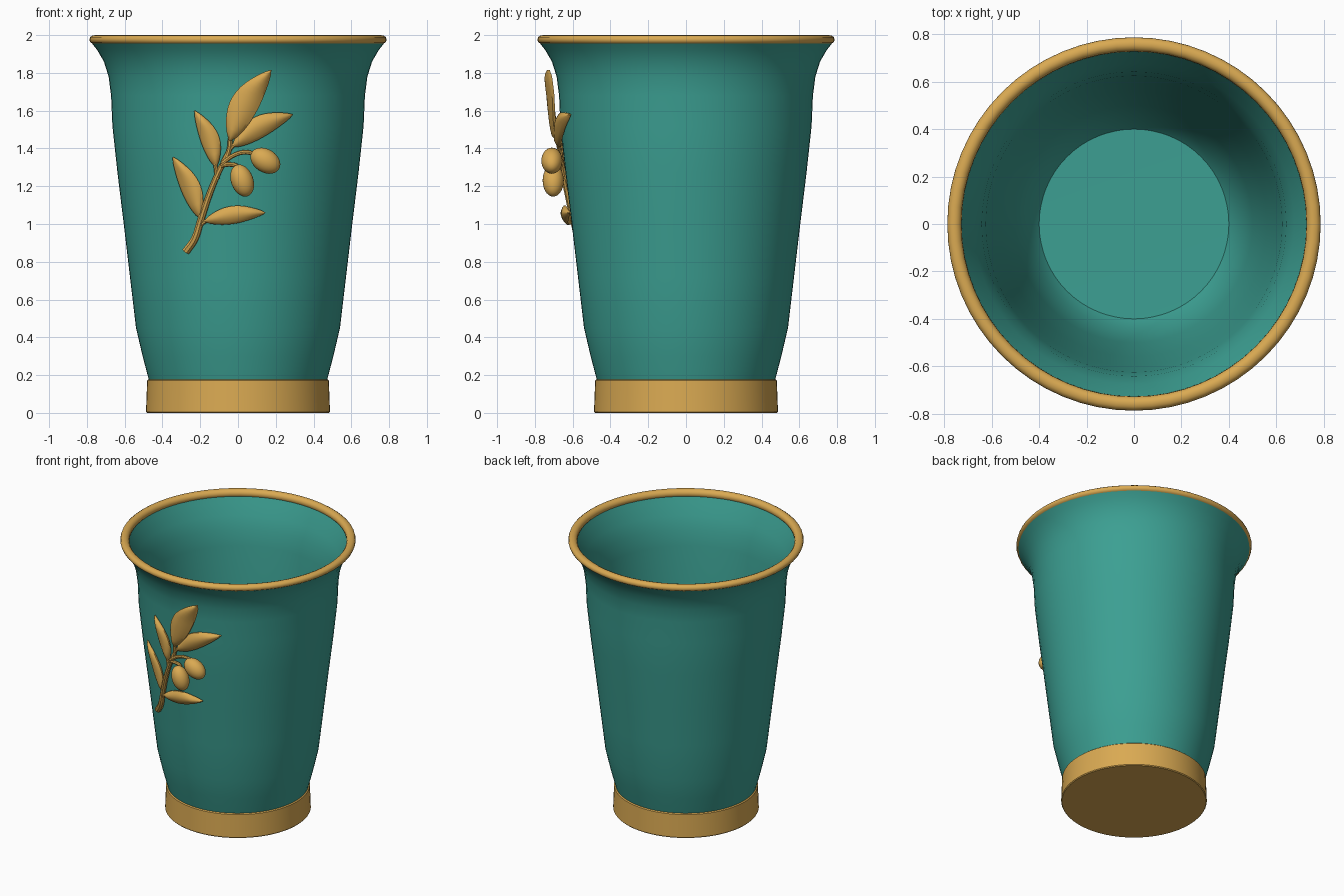
import bpy, bmesh, math
from mathutils import Vector

if "Cube" in bpy.data.objects:
    bpy.data.objects.remove(bpy.data.objects["Cube"])


def material(name, rgb):
    m = bpy.data.materials.new(name)
    m.diffuse_color = (*rgb, 1)
    m.use_nodes = True
    m.node_tree.nodes["Principled BSDF"].inputs["Base Color"].default_value = m.diffuse_color
    return m


TEAL = material("teal glaze", (0.045, 0.35, 0.29))
GOLD = material("gold", (0.70, 0.40, 0.085))

# Outer wall (radius, height), shared by the cup and the relief laid on it
WALL = [(0.472, 0.175), (0.505, 0.30), (0.54, 0.45), (0.572, 0.72), (0.605, 1.0),
        (0.638, 1.27), (0.665, 1.52), (0.672, 1.68), (0.685, 1.78), (0.71, 1.86),
        (0.745, 1.92), (0.772, 1.955)]


def finish(ob, mat, angle=40):
    ob.data.materials.clear()
    ob.data.materials.append(mat)
    bpy.ops.object.select_all(action='DESELECT')
    ob.select_set(True)
    bpy.context.view_layer.objects.active = ob
    if ob.type == 'CURVE':
        bpy.ops.object.convert(target='MESH')
        ob = bpy.context.object
    bpy.ops.object.shade_smooth_by_angle(angle=math.radians(angle))
    return ob


def from_bmesh(name, bm, mat, angle=40):
    bmesh.ops.recalc_face_normals(bm, faces=bm.faces)
    me = bpy.data.meshes.new(name)
    bm.to_mesh(me)
    bm.free()
    ob = bpy.data.objects.new(name, me)
    bpy.context.collection.objects.link(ob)
    return finish(ob, mat, angle)


def lathe(name, profile, mat, closed=False, n=64):
    bm = bmesh.new()
    pts = profile + profile[:1] if closed else profile
    vs = [bm.verts.new((r, 0, z)) for r, z in pts]
    edges = [bm.edges.new(p) for p in zip(vs, vs[1:])]
    bmesh.ops.spin(bm, geom=vs + edges, cent=(0, 0, 0), axis=(0, 0, 1),
                   angle=math.tau, steps=n)
    bmesh.ops.remove_doubles(bm, verts=bm.verts, dist=1e-4)
    return from_bmesh(name, bm, mat)


def on_wall(x, z, lift=0.0):
    """Point on the front of the cup, pushed outward by lift."""
    for (r0, z0), (r1, z1) in zip(WALL, WALL[1:]):
        if z <= z1:
            break
    r = r0 + (r1 - r0) * (z - z0) / (z1 - z0)
    return Vector((x, -math.sqrt(r * r - x * x) - lift, z))


# Cup body: outer wall, then lip, inner wall and floor
INNER = [(0.737, 1.965), (0.715, 1.92), (0.675, 1.84), (0.642, 1.75), (0.625, 1.64),
         (0.60, 1.38), (0.56, 1.0), (0.50, 0.48), (0.44, 0.24), (0.40, 0.19), (0, 0.185)]
lathe("cup_body", WALL + INNER, TEAL)

# Gold rim and foot
lathe("rim", [(0.768, 1.953), (0.782, 1.962), (0.787, 1.975), (0.783, 1.989), (0.770, 1.998),
              (0.753, 2.0), (0.738, 1.994), (0.728, 1.980), (0.727, 1.962), (0.735, 1.95)],
      GOLD, closed=True)
lathe("foot", [(0, 0), (0.482, 0), (0.487, 0.006), (0.481, 0.172), (0.474, 0.178),
               (0.44, 0.178)], GOLD)


# Leaves: domed blades from base to tip, bowed sideways and lifted off the wall
def leaf(name, base, tip, width, bow=0.0, lift=0.02, tip_lift=0.02):
    b, t = Vector(base), Vector(tip)
    d = t - b
    side = Vector((-d.y, d.x)).normalized()
    rows, cols = 14, 8
    bm = bmesh.new()
    layers = []
    for front in (True, False):
        grid = []
        for i in range(rows + 1):
            s = i / rows
            half = width * 0.5 * (0.05 + 0.95 * math.sin(math.pi * s ** 0.9) ** 0.85) if i < rows else 0.002
            row = []
            for j in range(cols + 1):
                u = 2 * j / cols - 1
                p = b + d * s + side * (half * u + bow * math.sin(math.pi * s))
                crown = 0.022 * (1 - u * u) * min(1, half / 0.03)
                up = lift + (tip_lift - lift) * s + (crown if front else -0.012)
                row.append(bm.verts.new(on_wall(p.x, p.y, up)))
            grid.append(row)
        layers.append(grid)
        for i in range(rows):
            for j in range(cols):
                bm.faces.new((grid[i][j], grid[i][j + 1], grid[i + 1][j + 1], grid[i + 1][j]))
    f, k = layers
    outline = [(i, 0) for i in range(rows + 1)] + [(rows, j) for j in range(1, cols + 1)]
    outline += [(i, cols) for i in range(rows - 1, -1, -1)] + [(0, j) for j in range(cols - 1, 0, -1)]
    for (a, c), (e, g) in zip(outline, outline[1:] + outline[:1]):
        bm.faces.new((f[a][c], f[e][g], k[e][g], k[a][c]))
    from_bmesh(name, bm, GOLD, 50)


leaf("leaf_top", (-0.045, 1.44), (0.175, 1.815), 0.15, 0.03, 0.03, 0.06)
leaf("leaf_upper_right", (-0.03, 1.41), (0.29, 1.58), 0.115, 0.025)
leaf("leaf_upper_left", (-0.115, 1.30), (-0.23, 1.60), 0.10, -0.022)
leaf("leaf_lower_left", (-0.20, 1.03), (-0.345, 1.355), 0.105, -0.02)
leaf("leaf_lower_right", (-0.18, 1.015), (0.145, 1.06), 0.095, 0.012, 0.03, 0.03)


# Stems: tapered tubes following the wall
def stem(name, pts, r0, r1, lift=0.02):
    cu = bpy.data.curves.new(name, 'CURVE')
    cu.dimensions = '3D'
    cu.bevel_depth = 1.0
    cu.bevel_resolution = 2
    cu.use_fill_caps = True
    cu.resolution_u = 5
    sp = cu.splines.new('BEZIER')
    sp.bezier_points.add(len(pts) - 1)
    for i, (p, (x, z)) in enumerate(zip(sp.bezier_points, pts)):
        p.co = on_wall(x, z, lift)
        p.radius = r0 + (r1 - r0) * i / (len(pts) - 1)
        p.handle_left_type = p.handle_right_type = 'AUTO'
    ob = bpy.data.objects.new(name, cu)
    bpy.context.collection.objects.link(ob)
    finish(ob, GOLD)


stem("main_stem", [(-0.275, 0.855), (-0.23, 0.92), (-0.20, 1.01), (-0.15, 1.16),
                   (-0.10, 1.28), (-0.05, 1.38), (-0.04, 1.47)], 0.022, 0.012)
stem("twig_left", [(-0.11, 1.24), (-0.115, 1.28), (-0.125, 1.34)], 0.014, 0.009)
stem("twig_lower_left", [(-0.205, 1.0), (-0.20, 1.04), (-0.215, 1.08)], 0.014, 0.009)
stem("twig_lower_right", [(-0.215, 0.97), (-0.18, 1.01), (-0.13, 1.025)], 0.014, 0.009)
stem("twig_upper_right", [(-0.08, 1.33), (-0.03, 1.41), (0.03, 1.45)], 0.012, 0.009)
stem("olive_stalk_right", [(-0.085, 1.32), (-0.02, 1.365), (0.04, 1.38), (0.09, 1.37)], 0.012, 0.012, 0.03)
stem("olive_stalk_left", [(-0.09, 1.31), (-0.04, 1.315), (-0.005, 1.305), (0.0, 1.28)], 0.012, 0.012, 0.03)


# Olives: stretched spheres tilted in the plane of the wall
def olive(name, x, y, z, length, width, tilt):
    bpy.ops.mesh.primitive_uv_sphere_add(segments=24, ring_count=14, radius=1,
                                         location=(x, y, z), rotation=(0, tilt, 0))
    ob = bpy.context.object
    ob.name = name
    ob.scale = (width, 0.056, length)
    finish(ob, GOLD)


olive("olive_right", 0.145, -0.71, 1.335, 0.085, 0.062, math.radians(-58))
olive("olive_left", 0.022, -0.703, 1.23, 0.088, 0.059, math.radians(-20))
